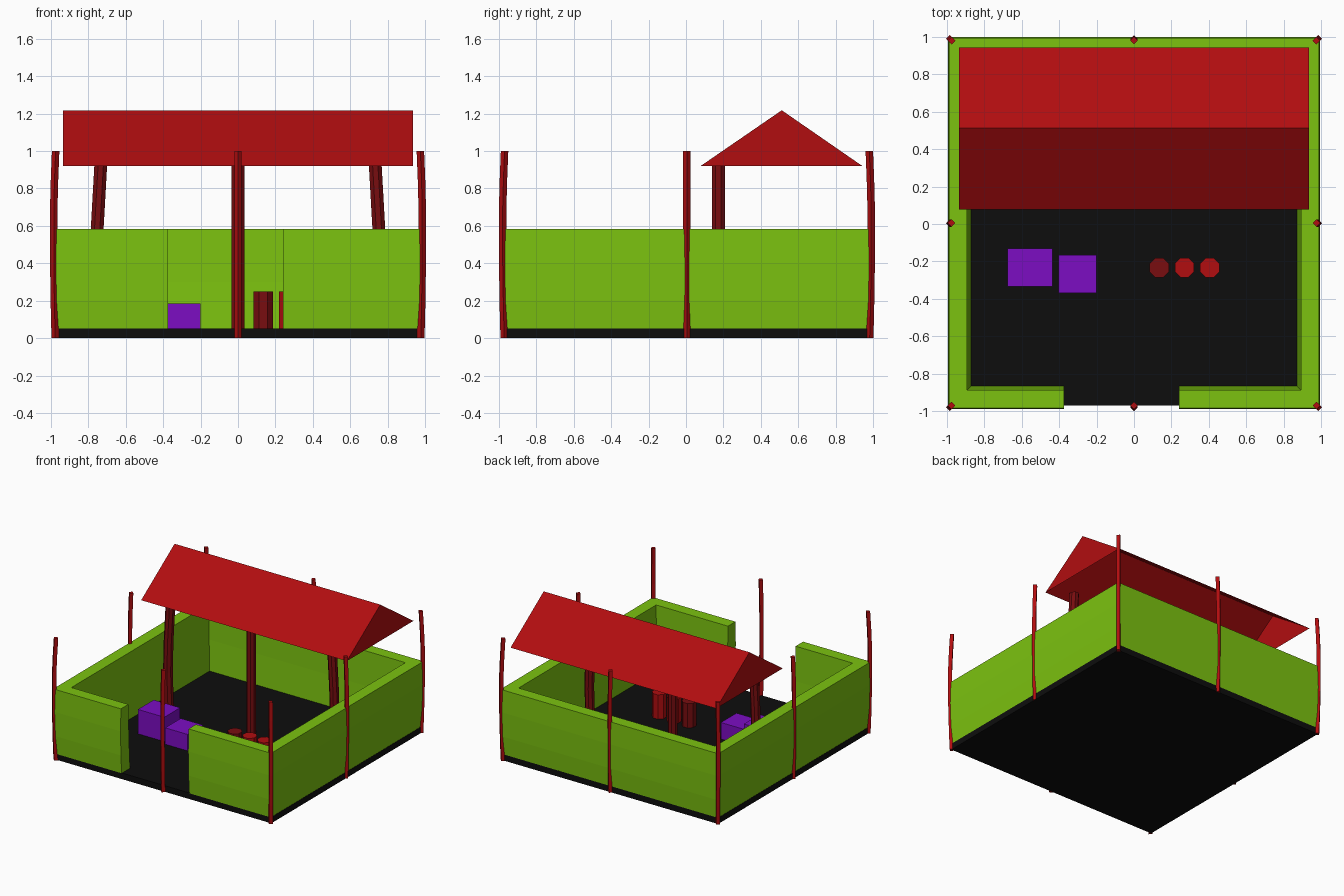
import bpy
import bmesh
from math import cos, sin, pi

old = bpy.data.objects.get("Cube")
if old:
    bpy.data.objects.remove(old, do_unlink=True)


def material(name, r, g, b):
    m = bpy.data.materials.new(name)
    m.use_nodes = True
    m.diffuse_color = (r, g, b, 1)
    m.node_tree.nodes["Principled BSDF"].inputs["Base Color"].default_value = (r, g, b, 1)
    return m


GREEN = material("lime green", 0.2, 0.54, 0.005)
RED = material("red", 0.44, 0.004, 0.005)
DARK_RED = material("dark red", 0.19, 0.004, 0.005)
PURPLE = material("purple", 0.2, 0.004, 0.54)
BLACK = material("black", 0.004, 0.004, 0.004)

SHIFT = 0.005   # the enclosure sits slightly behind the centre
FLOOR = 0.05    # floor thickness


def finish(bm, name, mat):
    bmesh.ops.recalc_face_normals(bm, faces=bm.faces)
    mesh = bpy.data.meshes.new(name)
    bm.to_mesh(mesh)
    bm.free()
    mesh.materials.append(mat)
    obj = bpy.data.objects.new(name, mesh)
    bpy.context.collection.objects.link(obj)
    return obj


def loft(name, rings, mat, caps=True):
    """Skin a row of matching closed rings."""
    bm = bmesh.new()
    rows = [[bm.verts.new(p) for p in ring] for ring in rings]
    n = len(rows[0])
    for a, b in zip(rows, rows[1:]):
        for i in range(n):
            j = (i + 1) % n
            bm.faces.new((a[i], a[j], b[j], b[i]))
    if caps:
        bm.faces.new(rows[0])
        bm.faces.new(rows[-1])
    return finish(bm, name, mat)


def box(name, x0, x1, y0, y1, z0, z1, mat):
    ring = [(x0, y0), (x1, y0), (x1, y1), (x0, y1)]
    return loft(name, [[(x, y, z) for x, y in ring] for z in (z0, z1)], mat)


def tube(name, path, radius, sides, mat, turn=0):
    """Upright pole following a path of centre points."""
    angles = [turn + 2 * pi * i / sides for i in range(sides)]
    rings = [[(x + radius * cos(a), y + radius * sin(a), z) for a in angles]
             for x, y, z in path]
    return loft(name, rings, mat)


# Floor slab
box("floor", -0.982, 0.982, -0.97, 0.985, 0, FLOOR, BLACK)

# Wall: bowed profile swept round the yard, leaving the front gateway open
profile = [(0.98, FLOOR), (0.99, 0.2), (0.994, 0.4), (0.99, 0.583),
           (0.893, 0.583), (0.886, 0.3), (0.872, FLOOR)]
stations = [(None, -1, -0.375), (-1, -1, 0), (-1, 1, 0),
            (1, 1, 0), (1, -1, 0), (None, -1, 0.24)]
rings = [[(end if sx is None else sx * d, SHIFT + sy * d, z) for d, z in profile]
         for sx, sy, end in stations]
loft("wall", rings, GREEN)

# Slim bowed posts at the corners and the middle of every side
bow = [(0, 0.977), (0.15, 0.981), (0.4, 0.985), (0.7, 0.985), (0.85, 0.981), (1, 0.975)]
for sx in (-1, 0, 1):
    for sy in (-1, 0, 1):
        if sx or sy:
            path = [(sx * d, SHIFT + sy * d, z) for z, d in bow]
            tube("fence_post", path, 0.02, 4, RED)

# Columns that lean in towards the roof
lean = [(FLOOR, 0.748), (0.35, 0.758), (0.6, 0.752), (0.94, 0.733)]
for side in (-1, 0, 1):
    tube("roof_column", [(side * d, 0.173, z) for z, d in lean],
         0.037, 8, DARK_RED, pi / 8)

# Gabled roof, open underneath
bm = bmesh.new()
gables = [[bm.verts.new((x, y, z)) for y, z in ((0.078, 0.92), (0.512, 1.218), (0.943, 0.92))]
          for x in (-0.935, 0.935)]
left, right = gables
for i in range(2):
    bm.faces.new((left[i], right[i], right[i + 1], left[i + 1]))
for gable in gables:
    bm.faces.new(gable)
finish(bm, "roof", RED)

# Crates
box("tall_crate", -0.675, -0.435, -0.335, -0.13, FLOOR, 0.25, PURPLE)
box("low_crate", -0.403, -0.2, -0.37, -0.167, FLOOR, 0.185, PURPLE)

# Row of round stools
for i, mat in enumerate((DARK_RED, RED, RED)):
    x = 0.135 + 0.135 * i
    tube("stool", [(x, -0.233, FLOOR), (x, -0.233, 0.25)], 0.056, 8, mat, pi / 8)
